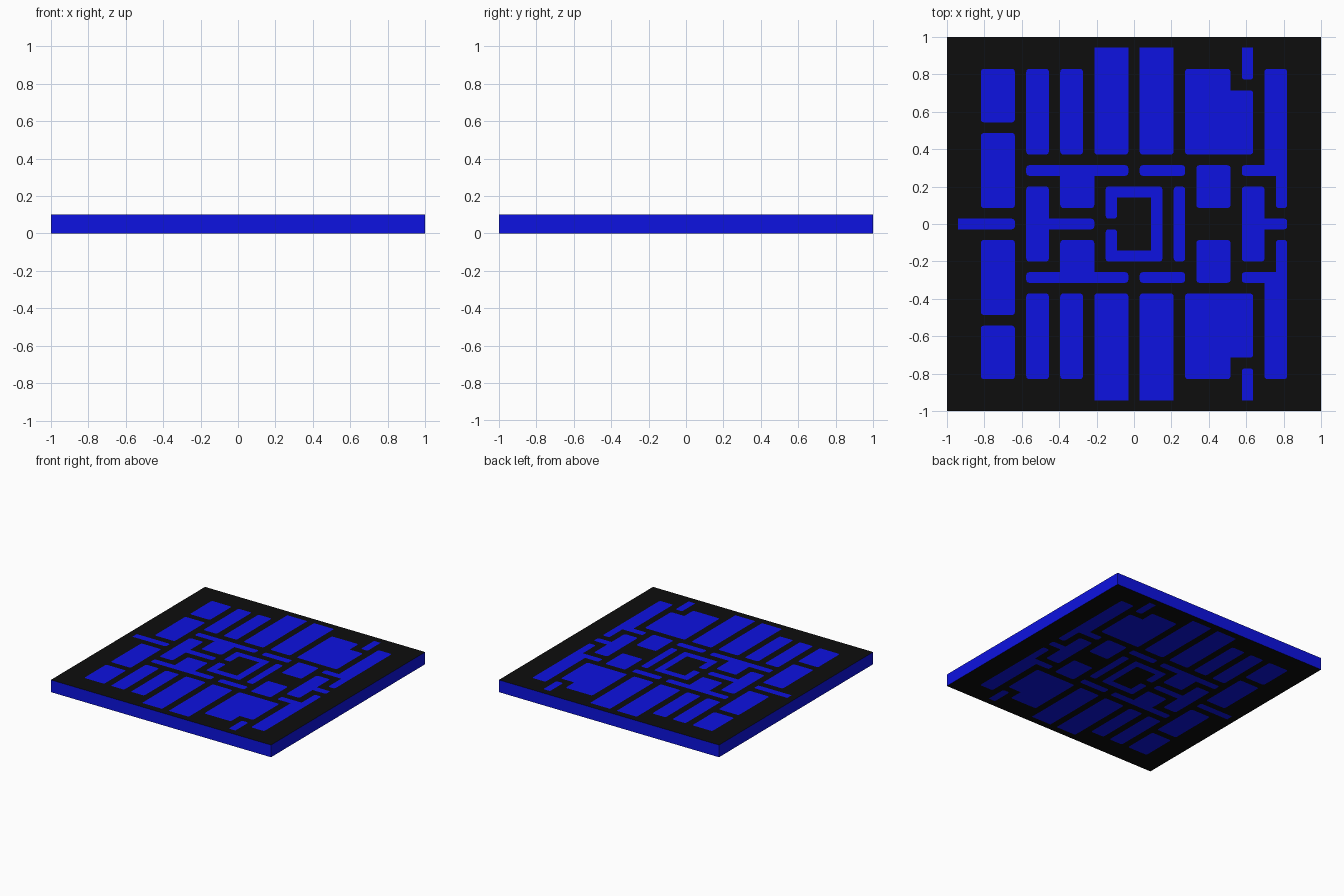
import bpy, bmesh
from mathutils import Vector

if "Cube" in bpy.data.objects:
    bpy.data.objects.remove(bpy.data.objects["Cube"])

H = 0.1                      # slab thickness
TX, TY = 2 / 33, 2 / 35      # tile size of the maze grid
R = 0.3                      # corner radius in tiles


def material(name, color):
    m = bpy.data.materials.new(name)
    m.diffuse_color = (*color, 1)
    m.use_nodes = True
    m.node_tree.nodes["Principled BSDF"].inputs["Base Color"].default_value = m.diffuse_color
    return m


blue = material("blue", (0.004, 0.006, 0.75))
black = material("black", (0.004, 0.004, 0.004))


def rect(x0, x1, y0, y1):
    return [(x0, y0), (x1, y0), (x1, y1), (x0, y1)]


def rounded(points):
    """Round the convex corners of a counter-clockwise outline, scale to units."""
    out = []
    for i, p in enumerate(points):
        p = Vector(p)
        a = (Vector(points[i - 1]) - p).normalized()
        b = (Vector(points[(i + 1) % len(points)]) - p).normalized()
        square = abs(p.y) == 16.5 or abs(p.x) == 15.5
        if b.x * a.y - b.y * a.x < 0 or square:
            out.append(p)
        else:
            for t in (0, 0.25, 0.5, 0.75, 1):
                out.append(p + a * R * (1 - t) ** 2 + b * R * t ** 2)
    return [(q.x * TX, q.y * TY) for q in out]


# Blocks in the back half, in tile units
half = [rect(*r) for r in (
    (-13.5, -10.5, 9.5, 14.5), (-13.5, -10.5, 1.5, 8.5),
    (-9.5, -7.5, 6.5, 14.5), (-6.5, -4.5, 6.5, 14.5),
    (-3.5, -0.5, 6.5, 16.5), (0.5, 3.5, 6.5, 16.5),
    (9.5, 10.5, 13.5, 16.5), (0.5, 4.5, 4.5, 5.5), (5.5, 8.5, 1.5, 5.5))]
half += [
    # notched square
    [(4.5, 6.5), (10.5, 6.5), (10.5, 12.5), (8.5, 12.5), (8.5, 14.5), (4.5, 14.5)],
    # long hooked wall
    [(9.5, 4.5), (12.5, 4.5), (12.5, 1.5), (13.5, 1.5),
     (13.5, 14.5), (11.5, 14.5), (11.5, 5.5), (9.5, 5.5)],
    # wide T
    [(-9.5, 4.5), (-6.5, 4.5), (-6.5, 1.5), (-3.5, 1.5),
     (-3.5, 4.5), (-0.5, 4.5), (-0.5, 5.5), (-9.5, 5.5)]]


def sideways_t(x0, x1, x2):
    return [(x0, -3.5), (x1, -3.5), (x1, -0.5), (x2, -0.5),
            (x2, 0.5), (x1, 0.5), (x1, 3.5), (x0, 3.5)]


# Blocks on the centre line
centre = [
    rect(3.5, 4.5, -3.5, 3.5), rect(-15.5, -10.5, -0.5, 0.5),
    sideways_t(-9.5, -7.5, -3.5), sideways_t(9.5, 11.5, 13.5),
    # pen with a gap on its left
    [(-2.5, -3.5), (2.5, -3.5), (2.5, 3.5), (-2.5, 3.5), (-2.5, 0.5), (-1.5, 0.5),
     (-1.5, 2.5), (1.5, 2.5), (1.5, -2.5), (-1.5, -2.5), (-1.5, -0.5), (-2.5, -0.5)]]

mirrored = [[(x, -y) for x, y in reversed(s)] for s in half]
outlines = [rounded(s) for s in half + mirrored + centre]
border = rect(-1, 1, -1, 1)


def finish(bm, name, mat):
    me = bpy.data.meshes.new(name)
    bm.to_mesh(me)
    bm.free()
    me.materials.append(mat)
    ob = bpy.data.objects.new(name, me)
    bpy.context.collection.objects.link(ob)


def face_up(bm, up):
    bm.normal_update()
    for f in bm.faces:
        if (f.normal.z > 0) != up:
            f.normal_flip()


# Flush inlaid blocks and the black floor around them, on top and underneath
for side, z in (("top", H), ("bottom", 0)):
    bm = bmesh.new()
    for o in outlines:
        bm.faces.new([bm.verts.new((x, y, z)) for x, y in o])
    face_up(bm, z > 0)
    finish(bm, side + "_maze_blocks", blue)

    bm = bmesh.new()
    for o in outlines + [border]:
        vs = [bm.verts.new((x, y, z)) for x, y in o]
        for i, v in enumerate(vs):
            bm.edges.new((vs[i - 1], v))
    bmesh.ops.triangle_fill(bm, edges=bm.edges[:], use_beauty=True, normal=(0, 0, 1))
    face_up(bm, z > 0)
    finish(bm, side + "_maze_floor", black)

# Blue side walls of the slab
bm = bmesh.new()
low = [bm.verts.new((x, y, 0)) for x, y in border]
high = [bm.verts.new((x, y, H)) for x, y in border]
for i in range(4):
    bm.faces.new((low[i - 1], low[i], high[i], high[i - 1]))
finish(bm, "slab_sides", blue)
